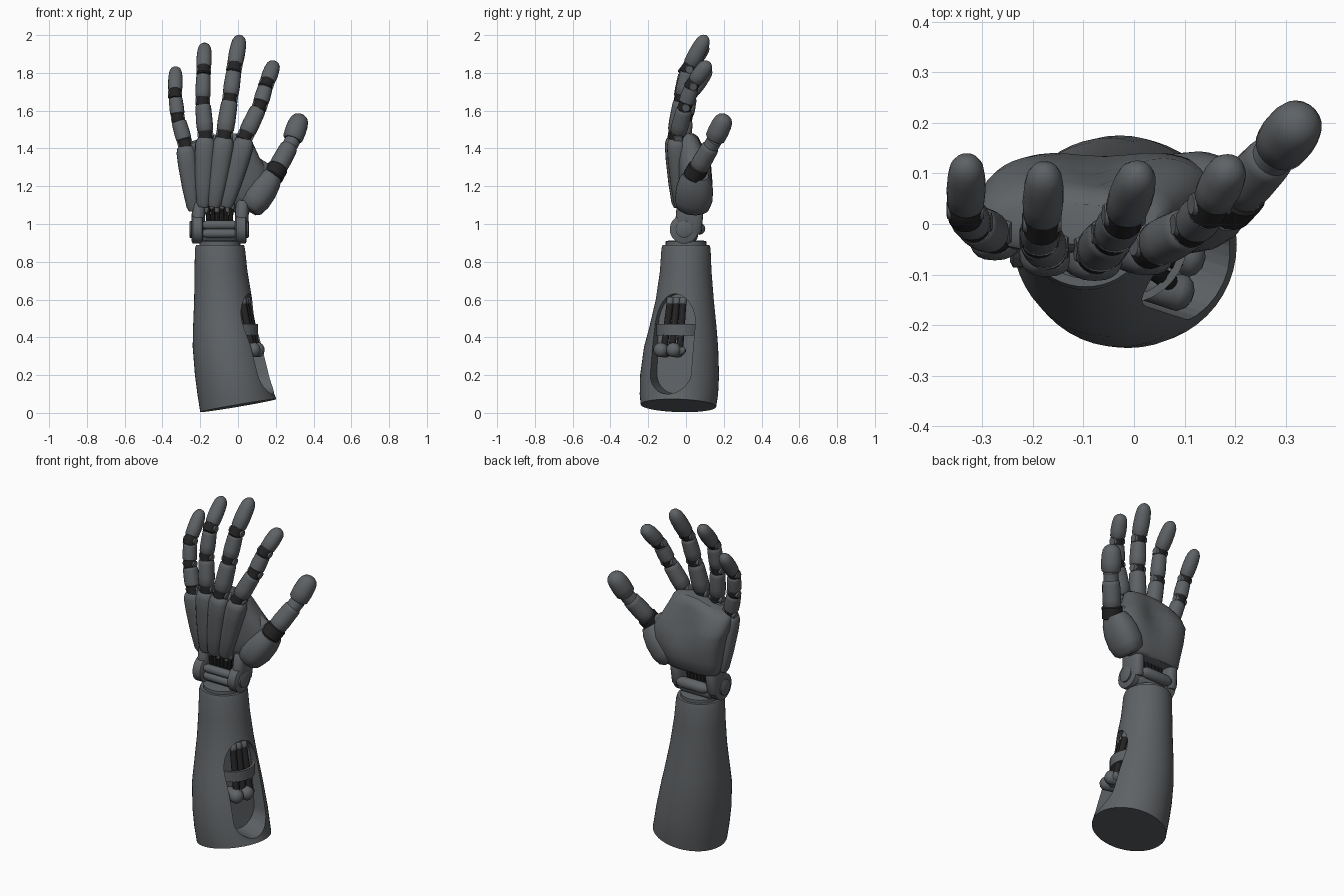
import bpy
import bmesh
from math import sin, cos, pi, exp, copysign
from mathutils import Vector as V

old = bpy.data.objects.get("Cube")
if old:
    bpy.data.objects.remove(old)


def material(name, colour):
    m = bpy.data.materials.new(name)
    m.use_nodes = True
    m.diffuse_color = colour
    m.node_tree.nodes["Principled BSDF"].inputs["Base Color"].default_value = colour
    return m


GREY = material("gunmetal grey", (0.114, 0.123, 0.131, 1))
BLACK = material("black rubber", (0.017, 0.017, 0.018, 1))


def smooth(ob, angle=0.7):
    bpy.ops.object.select_all(action="DESELECT")
    ob.select_set(True)
    bpy.context.view_layer.objects.active = ob
    bpy.ops.object.shade_smooth_by_angle(angle=angle)


def finish(name, bm, mat, shade=True):
    bmesh.ops.recalc_face_normals(bm, faces=bm.faces)
    me = bpy.data.meshes.new(name)
    bm.to_mesh(me)
    bm.free()
    me.materials.append(mat)
    ob = bpy.data.objects.new(name, me)
    bpy.context.collection.objects.link(ob)
    if shade:
        smooth(ob)
    return ob


def loft(name, rows, mat, axis=(0, 0, 1), power=1.0, n=20, warp=None, shade=True):
    """Skin elliptical rings (centre, half width, half depth) set across an axis."""
    axis = V(axis).normalized()
    u = axis.cross(V((0, 1, 0))).normalized()
    v = axis.cross(u)
    bm = bmesh.new()
    rings = []
    for c, rx, ry in rows:
        ring = []
        for i in range(n):
            ca, sa = cos(2 * pi * i / n), sin(2 * pi * i / n)
            p = V(c) + u * rx * copysign(abs(ca) ** power, ca) + v * ry * copysign(abs(sa) ** power, sa)
            ring.append(bm.verts.new(warp(p) if warp else p))
        rings.append(ring)
    for a, b in zip(rings, rings[1:]):
        for i in range(n):
            j = (i + 1) % n
            bm.faces.new((a[i], a[j], b[j], b[i]))
    bm.faces.new(rings[0])
    bm.faces.new(rings[-1])
    return finish(name, bm, mat, shade)


ROD = [(0, 1), (1, 1)]
DRUM = [(0, .85), (.1, 1), (.9, 1), (1, .85)]
PILL = [(0, .3), (.06, .7), (.18, 1), (.82, 1), (.94, .7), (1, .3)]
SEGMENT = [(0, .82), (.06, .97), (.35, 1), (.85, .95), (.95, .92), (1, .8)]
TIP = [(0, .78), (.07, .95), (.35, 1), (.62, .96), (.8, .86), (.91, .66), (.97, .4), (1, .12)]
METACARPAL = [(0, .5), (.06, .68), (.35, .88), (.7, 1), (.9, 1), (.97, .85), (1, .6)]


def limb(name, a, b, r, profile, mat=GREY, flat=1.0, power=1.0, n=20):
    a, b = V(a), V(b)
    rows = [(a.lerp(b, t), r * k, r * k * flat) for t, k in profile]
    return loft(name, rows, mat, b - a, power, n)


# Forearm shell: rows of z, x range, y range
SHAPE = [(0, -.20, .203, -.24, .16), (.1, -.215, .192, -.245, .17), (.2, -.228, .172, -.243, .175),
         (.35, -.24, .137, -.222, .17), (.45, -.238, .11, -.195, .162), (.6, -.232, .075, -.16, .147),
         (.75, -.23, .05, -.138, .135), (.87, -.228, .037, -.13, .13), (.89, -.222, .031, -.124, .124)]


def slant_base(p):
    if p.z < .01:
        p.z = .037 + .17 * p.x - .03 * p.y
    return p


forearm = loft("forearm", [(((x0 + x1) / 2, (y0 + y1) / 2, z), (x1 - x0) / 2, (y1 - y0) / 2)
                           for z, x0, x1, y0, y1 in SHAPE], GREY, n=48, warp=slant_base, shade=False)

# Service window cut into the forearm
OUT, ACROSS = V((.95, -.31, 0)), V((.31, .95, 0))


def bay(s, u, z):
    return OUT * s + ACROSS * u + V((0, 0, z))


bm = bmesh.new()
inner, outer = [], []
HALF, LOW, HIGH = .112, .1, .63
for k in range(32):
    a = 2 * pi * (k + .5) / 32
    u = -.036 + HALF * cos(a)
    z = (HIGH - .17 if sin(a) > 0 else LOW + HALF) + sin(a) * (.17 if sin(a) > 0 else HALF)
    inner.append(bm.verts.new(bay(.065 - .1 * z, u, z)))
    outer.append(bm.verts.new(bay(.5, u, z)))
for k in range(32):
    j = (k + 1) % 32
    bm.faces.new((inner[k], inner[j], outer[j], outer[k]))
bm.faces.new(inner)
bm.faces.new(outer)
cutter = finish("window_cutter", bm, GREY, False)
cutter.hide_render = True
cut = forearm.modifiers.new("window", "BOOLEAN")
cut.object = cutter
cut.solver = "EXACT"
smooth(forearm)
bpy.ops.object.modifier_apply(modifier=cut.name)
bpy.data.objects.remove(cutter)
smooth(forearm, .6)

# Actuators, tendons and strap inside the window
for i, u in enumerate((-.1, -.03)):
    limb(f"actuator_{i}", bay(.03, u, .33), bay(.155, u, .335), .038, PILL)
limb("actuator_bar", bay(.1, -.13, .33), bay(.1, .03, .33), .028, PILL)
for i in range(3):
    u = -.088 + .044 * i
    limb(f"arm_tendon_{i}", bay(.105, u, .34), bay(.045, u * .8, .61), .018, ROD, BLACK, n=12)
    limb(f"tendon_sleeve_{i}", bay(.055, u * .82, .575), bay(.045, u * .8, .61), .02, DRUM, n=12)
bm = bmesh.new()
hoop = [[bm.verts.new(bay(-.01 + r * cos(a), -.036 + r * sin(a), z))
         for r, z in ((.127, .41), (.127, .47), (.112, .47), (.112, .41))]
        for a in [pi * (k / 16 - .5) for k in range(17)]]
for a, b in zip(hoop, hoop[1:]):
    for i in range(4):
        bm.faces.new((a[i], a[(i + 1) % 4], b[(i + 1) % 4], b[i]))
finish("window_strap", bm, GREY)

# Wrist: neck, hinge hubs, cross bars and tendons
limb("wrist_neck", (-.096, 0, .87), (-.096, 0, .912), .108, DRUM, n=32)
limb("wrist_saddle", (-.2, .01, .94), (.01, .01, .94), .045, DRUM, flat=1.2)
for side, x, s in (("right", -.215, -1), ("left", .015, 1)):
    limb(f"wrist_hub_{side}", (x - .03, -.01, .972), (x + .03, -.01, .972), .076, DRUM, n=32)
    limb(f"wrist_cap_{side}", (x, -.01, .972), (x + s * .043, -.01, .972), .045, DRUM, n=24)
    limb(f"wrist_arm_{side}", (x, .01, .95), (x + .01, .025, 1.12), .036, DRUM, flat=2, power=.7)
for i, (y, z, r) in enumerate(((-.045, .95, .024), (-.045, .995, .024), (.07, .975, .032))):
    limb(f"wrist_bar_{i}", (-.2, y, z), (.01, y, z), r, PILL)
for i in range(6):
    x = -.165 + i * .027
    for row, y in (("back", -.025), ("palm", .03)):
        limb(f"wrist_tendon_{row}_{i}", (x * .8 - .02, y, .97), (x, y, 1.13), .012, ROD, BLACK, n=8)
        limb(f"wrist_ferrule_{row}_{i}", (x, y, 1.055 + .02 * (i % 2)), (x, y, 1.12), .013, PILL, n=10)

# Palm pad: rows of z, x range, y range, with a cupped hollow
PALM = [(1.062, -.235, .065, .01, .10), (1.075, -.25, .09, -.005, .115), (1.15, -.262, .135, -.035, .137),
        (1.22, -.275, .16, -.04, .15), (1.3, -.29, .148, -.046, .147), (1.35, -.302, .115, -.052, .133),
        (1.43, -.305, .078, -.06, .095), (1.465, -.30, .065, -.055, .07), (1.48, -.28, .05, -.04, .04)]


def cup(p):
    if p.y > .02:
        p.y -= .045 * exp(-((p.x + .06) / .09) ** 2 - ((p.z - 1.33) / .11) ** 2) * min(1, (p.y - .02) / .06)
    if p.z > 1.3 and p.x < -.1:
        p.z -= (p.z - 1.3) * (-.1 - p.x) * 1.6
    return p


loft("palm", [(((x0 + x1) / 2, (y0 + y1) / 2, z), (x1 - x0) / 2, (y1 - y0) / 2)
              for z, x0, x1, y0, y1 in PALM], GREY, power=.75, n=48, warp=cup)


# Fingers: palm root, knuckle, two joints, tip end, radius
FINGERS = {
    "little": ((-.235, -.005, 1.07), (-.28, -.02, 1.425), (-.318, .0, 1.56), (-.333, .025, 1.685), (-.33, .127, 1.83), .042),
    "ring": ((-.185, -.035, 1.09), (-.172, -.05, 1.47), (-.187, -.03, 1.65), (-.182, .0, 1.81), (-.176, .112, 1.954), .044),
    "middle": ((-.128, -.04, 1.09), (-.072, -.055, 1.47), (-.042, -.022, 1.665), (-.02, .014, 1.825), (.012, .108, 1.998), .047),
    "index": ((-.065, -.03, 1.09), (.038, -.045, 1.465), (.115, -.005, 1.625), (.15, .035, 1.74), (.194, .122, 1.858), .046),
}
for name, (*points, r) in FINGERS.items():
    root, k, a, b, end = map(V, points)
    limb(name + "_metacarpal", root, k + V((0, -.008, -.01)), r * 1.2, METACARPAL, flat=.92, power=.8)
    for i, (p, q, size) in enumerate(((k, a, 1), (a, b, .92), (b, end, .92))):
        d = (q - p).normalized()
        across = d.cross(V((0, 1, 0))).normalized()
        stop = q if i == 2 else q - d * .018
        part = f"{name}_segment_{i + 1}"
        limb(part, p + d * .019, stop, r * size, TIP if i == 2 else SEGMENT, power=.92)
        limb(f"{name}_joint_{i + 1}", p - d * .03, p + d * .03, r * size * .87, DRUM, BLACK)
        pin = across * r * size * .95
        hinge = p + V((0, .004, 0))
        limb(f"{name}_hinge_{i + 1}", hinge - pin, hinge + pin, r * size * .55, DRUM)

# Thumb: fleshy base, collar, segment, ball joint and tip
BASE, MID, BALL, END = V((.055, .035, 1.075)), V((.2, .055, 1.28)), V((.28, .14, 1.425)), V((.335, .213, 1.578))
limb("thumb_base", BASE, MID - V((.015, .002, .02)), .08,
     [(0, .62), (.08, .86), (.3, 1), (.6, .98), (.85, .84), (1, .66)], flat=1.25, power=.85, n=28)
limb("thumb_web", (.02, .05, 1.33), (.15, .05, 1.25), .065, PILL, flat=.7)
d = (BALL - MID).normalized()
limb("thumb_collar", MID - d * .045, MID + d * .03, .056, DRUM, BLACK)
limb("thumb_segment", MID + d * .018, BALL - d * .018, .051, SEGMENT)
limb("thumb_ball", BALL - d * .035, BALL + d * .035, .041, PILL)
d = (END - BALL).normalized()
limb("thumb_tip", BALL + d * .024, END, .056, TIP)
